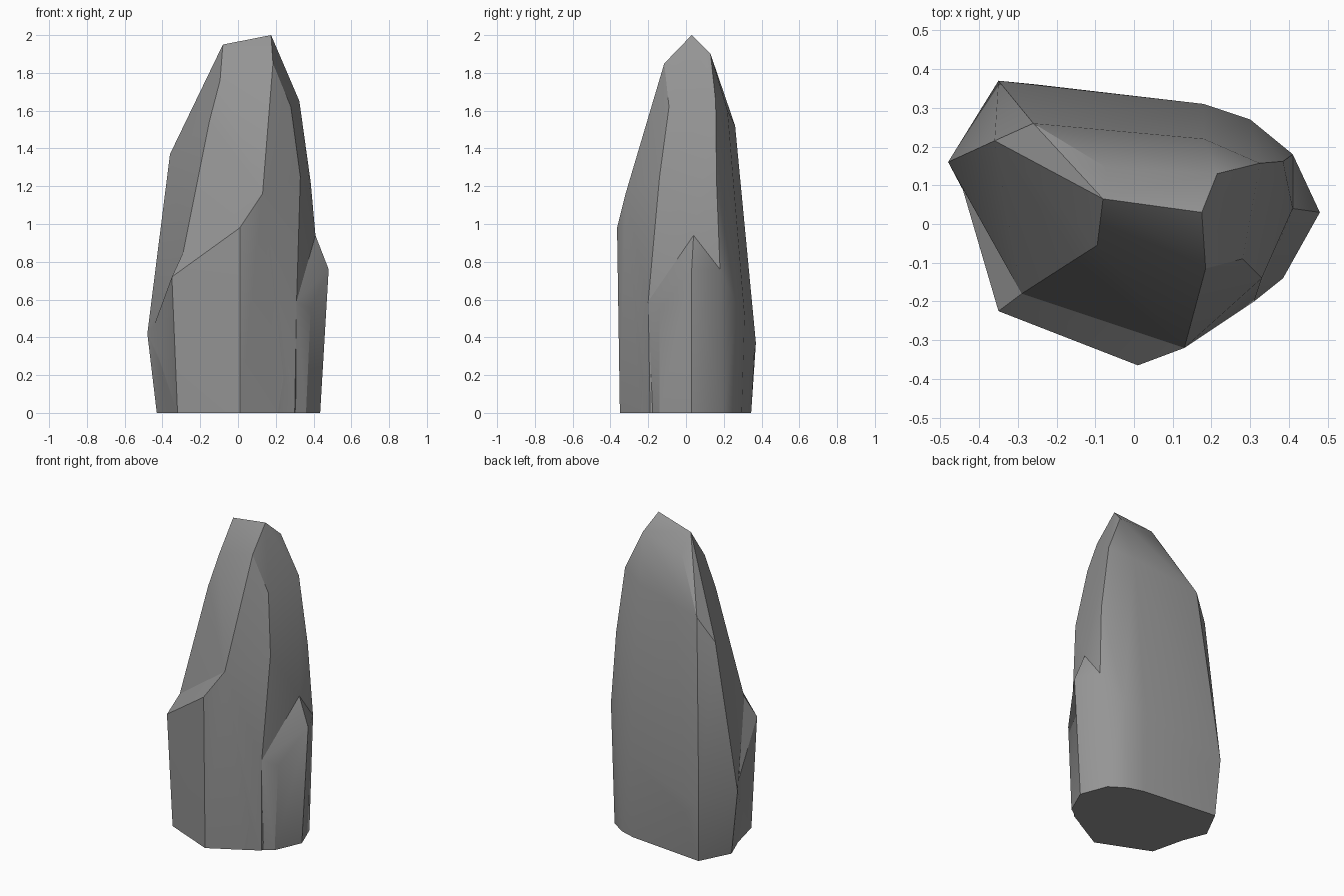
import bpy
import bmesh
import math

start_cube = bpy.data.objects.get("Cube")
if start_cube:
    bpy.data.objects.remove(start_cube, do_unlink=True)

# Plain grey stone
stone_material = bpy.data.materials.new("grey stone")
stone_material.use_nodes = True
grey = (0.3, 0.3, 0.3, 1)
stone_material.diffuse_color = grey
shader = stone_material.node_tree.nodes["Principled BSDF"]
shader.inputs["Base Color"].default_value = grey
shader.inputs["Roughness"].default_value = 0.8


def chiselled_block(name, corners):
    """Make a faceted convex block from its corner points."""
    bm = bmesh.new()
    for corner in corners:
        bm.verts.new(corner)
    hull = bmesh.ops.convex_hull(bm, input=bm.verts)
    loose = [v for v in hull["geom_interior"] + hull["geom_unused"]
             if isinstance(v, bmesh.types.BMVert) and v.is_valid]
    bmesh.ops.delete(bm, geom=list(set(loose)), context="VERTS")
    bmesh.ops.dissolve_limit(bm, angle_limit=math.radians(1),
                             verts=bm.verts, edges=bm.edges)
    bmesh.ops.recalc_face_normals(bm, faces=bm.faces)
    mesh = bpy.data.meshes.new(name)
    bm.to_mesh(mesh)
    bm.free()
    mesh.materials.append(stone_material)
    block = bpy.data.objects.new(name, mesh)
    bpy.context.collection.objects.link(block)
    return block


def merge_into(target, block):
    """Fuse a block into the target and discard the loose piece."""
    union = target.modifiers.new("fuse " + block.name, "BOOLEAN")
    union.operation = "UNION"
    union.solver = "EXACT"
    union.object = block
    bpy.context.view_layer.objects.active = target
    bpy.ops.object.modifier_apply(modifier=union.name)
    bpy.data.objects.remove(block, do_unlink=True)


# Corners shared by neighbouring blocks
ledge_left = (-.29, -.18, .85)
ledge_right = (.13, -.32, 1.16)
shoulder_top = (.41, .04, .94)
shoulder_back = (.41, .18, .76)
notch = (.31, -.2, .59)
left_foot = (-.43, .15, 0)
right_foot = (.37, .2, 0)

# Sloping tip of the spire
tip = [(.175, .03, 2), (-.08, .065, 1.95), (-.07, .145, 1.84), (.215, .13, 1.9)]

# Front and left facets
front_facets = [(.185, -.115, 1.85), (-.095, -.055, 1.76), (.135, -.165, 1.55),
                (-.15, -.09, 1.55), ledge_left, ledge_right]
left_facets = [(-.25, .125, 1.5), (-.36, .215, 1.37),
               (-.4, .105, .6), (-.48, .16, .42)]

# Back and right facets
back_facets = [(-.14, .18, 1.7), (-.26, .26, 1.52), (-.35, .37, .37),
               (-.25, .36, .3), (.18, .22, 1.6), (.18, .31, .52), (.3, .27, .57)]
right_facets = [(.28, -.09, 1.62), (.325, .157, 1.65), (.33, -.14, 1.25),
                (.385, .162, 1.22), shoulder_top, shoulder_back, notch]

core_feet = [left_foot, (-.33, .345, 0), (.17, .295, 0), (.27, .265, 0),
             right_foot, (.3, -.19, 0), (.13, -.28, 0), (-.3, -.18, 0)]
spire = chiselled_block("rock_spire", tip + front_facets + left_facets
                        + back_facets + right_facets + core_feet)

# Stepped slab across the front
slab = chiselled_block("front_slab", [
    (-.35, -.225, .72), (.01, -.365, .98), ledge_left, ledge_right, notch,
    (-.46, .15, .42), (-.32, -.21, 0), (.01, -.35, 0), (.21, -.24, 0),
    (-.4, .12, 0), (.25, -.1, 0)])

# Low shoulder on one side
shoulder = chiselled_block("side_shoulder", [
    shoulder_top, (.48, .03, .76), (.385, -.14, .55), notch, shoulder_back,
    right_foot, (.435, .03, 0), (.36, -.14, 0), (.21, -.24, 0), (.1, 0, 0)])

for piece in (slab, shoulder):
    merge_into(spire, piece)

# Soften shallow facets, keep the hard ridges crisp
bpy.ops.object.select_all(action="DESELECT")
spire.select_set(True)
bpy.context.view_layer.objects.active = spire
bpy.ops.object.shade_smooth_by_angle(angle=math.radians(25))
